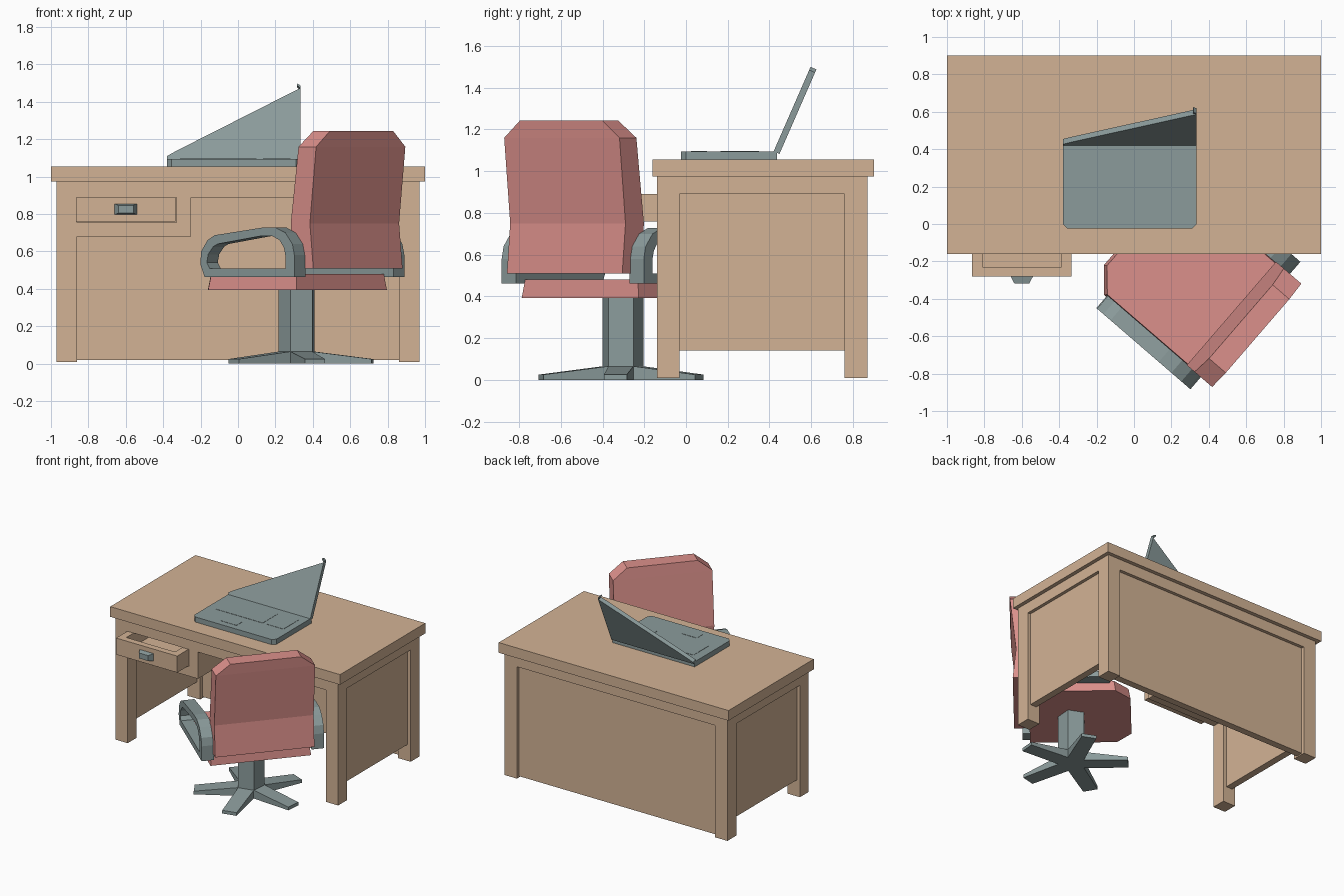
import bpy, bmesh
from math import cos, sin, radians
from mathutils import Matrix

if "Cube" in bpy.data.objects:
    bpy.data.objects.remove(bpy.data.objects["Cube"])


def material(name, rgb):
    m = bpy.data.materials.new(name)
    m.diffuse_color = (*rgb, 1)
    m.use_nodes = True
    m.node_tree.nodes["Principled BSDF"].inputs["Base Color"].default_value = m.diffuse_color
    return m


WOOD = material("wood", (0.65, 0.45, 0.30))
RED = material("upholstery", (0.71, 0.28, 0.26))
GREY = material("grey", (0.26, 0.33, 0.33))


def make(name, verts, faces, mat, matrix=None):
    me = bpy.data.meshes.new(name)
    me.from_pydata(verts, [], faces)
    bm = bmesh.new()
    bm.from_mesh(me)
    bmesh.ops.recalc_face_normals(bm, faces=bm.faces)
    bm.to_mesh(me)
    bm.free()
    me.materials.append(mat)
    ob = bpy.data.objects.new(name, me)
    if matrix:
        ob.matrix_world = matrix
    bpy.context.collection.objects.link(ob)
    return ob


def loft(name, rings, mat, matrix=None, capped=True, closed=False):
    """Skin a list of equal-length rings."""
    n, k = len(rings[0]), len(rings)
    faces = []
    for r in range(k if closed else k - 1):
        a, b = r * n, (r + 1) % k * n
        faces += [(a + i, a + (i + 1) % n, b + (i + 1) % n, b + i) for i in range(n)]
    if capped and not closed:
        faces += [tuple(range(n)), tuple(range((k - 1) * n, k * n))]
    return make(name, [v for ring in rings for v in ring], faces, mat, matrix)


def box(name, x0, x1, y0, y1, z0, z1, mat=WOOD):
    base = [(x0, y0), (x1, y0), (x1, y1), (x0, y1)]
    return loft(name, [[(x, y, z) for x, y in base] for z in (z0, z1)], mat)


# Desk: top, legs, rails and recessed panels
box("desk_top", -1, 1, -0.16, 0.9, 0.975, 1.055)
for s, side in ((-1, "left"), (1, "right")):
    def sidebox(name, a, b, *rest):
        box(side + name, *sorted((s * a, s * b)), *rest)
    sidebox("_front_leg", 0.862, 0.97, -0.14, -0.03, 0.01, 0.975)
    sidebox("_back_leg", 0.862, 0.97, 0.76, 0.87, 0.01, 0.975)
    sidebox("_side_rail", 0.88, 0.97, -0.03, 0.76, 0.89, 0.975)
    sidebox("_side_panel", 0.89, 0.945, -0.03, 0.76, 0.14, 0.89)
box("front_rail", -0.862, 0.862, -0.14, -0.05, 0.89, 0.975)
box("back_rail", -0.862, 0.862, 0.78, 0.87, 0.89, 0.975)
box("back_panel", -0.862, 0.862, 0.79, 0.845, 0.02, 0.89)

# Drawer housing under the left side
box("housing_bottom", -0.865, -0.25, -0.14, 0.79, 0.68, 0.755)
box("housing_wall", -0.33, -0.25, -0.14, 0.79, 0.755, 0.89)

# Open drawer with handle
box("drawer_front", -0.865, -0.333, -0.28, -0.23, 0.76, 0.89)
box("drawer_left", -0.865, -0.81, -0.23, 0.5, 0.76, 0.89)
box("drawer_right", -0.387, -0.333, -0.23, 0.5, 0.76, 0.89)
box("drawer_back", -0.81, -0.387, 0.45, 0.5, 0.76, 0.89)
box("drawer_floor", -0.81, -0.387, -0.23, 0.45, 0.76, 0.785)
loft("drawer_handle",
     [[(-0.66, -0.28, z0), (-0.54, -0.28, z0), (-0.54, -0.28, z1), (-0.66, -0.28, z1)]
      for z0, z1 in ((0.797, 0.855),)] +
     [[(-0.64, -0.317, 0.805), (-0.56, -0.317, 0.805),
       (-0.56, -0.317, 0.847), (-0.64, -0.317, 0.847)]], GREY)

# Chair frame: local x is forward, local y is sideways
CHAIR = Matrix.Translation((0.32, -0.305, 0)) @ Matrix.Rotation(radians(139.2), 4, 'Z')

# Five-sided column and five-star foot
R = 0.103
pent = [(R * cos(radians(36 + 72 * i)), R * sin(radians(36 + 72 * i))) for i in range(5)]
loft("chair_column", [[(x, y, z) for x, y in pent] for z in (0, 0.4)], GREY, CHAIR)
for i in range(5):
    turn = CHAIR @ Matrix.Rotation(radians(72 * i), 4, 'Z')
    loft("chair_foot", [[(x, -w, 0), (x, w, 0), (x, w, z), (x, -w, z)]
                        for x, w, z in ((R * cos(radians(36)), 0.06, 0.065),
                                        (0.4, 0.055, 0.025))], GREY, turn)

# Seat with clipped front corners
seat = [(-0.31, -0.37), (0.314, -0.37), (0.42, -0.25),
        (0.42, 0.25), (0.314, 0.37), (-0.31, 0.37)]
loft("seat", [[(x * k, y * k, z) for x, y in seat]
              for z, k in ((0.393, 1), (0.48, 0.965))], RED, CHAIR)

# Backrest: front depth, rear depth, half width, height
back = [(-0.285, -0.424, 0.365, 0.51), (-0.265, -0.40, 0.365, 0.75),
        (-0.32, -0.444, 0.365, 1.16), (-0.332, -0.45, 0.26, 1.243)]
loft("backrest", [[(f, -w, z), (f, w, z), (r, w, z), (r, -w, z)]
                  for f, r, w, z in back], RED, CHAIR)

# Looped armrests
outer = [(0.27, 0.463), (0.30, 0.53), (0.295, 0.60), (0.25, 0.66), (0.20, 0.687),
         (-0.14, 0.728), (-0.23, 0.728), (-0.30, 0.70), (-0.35, 0.64),
         (-0.364, 0.58), (-0.364, 0.463)]
inner = [(0.235, 0.51), (0.255, 0.54), (0.245, 0.585), (0.21, 0.625), (0.18, 0.64),
         (-0.12, 0.682), (-0.21, 0.682), (-0.26, 0.66), (-0.29, 0.62),
         (-0.30, 0.58), (-0.30, 0.51)]
for s in (-1, 1):
    loft("armrest", [[(ox, s * 0.45, oz), (ox, s * 0.36, oz),
                      (ix, s * 0.36, iz), (ix, s * 0.45, iz)]
                     for (ox, oz), (ix, iz) in zip(outer, inner)],
         GREY, CHAIR, closed=True)

# Laptop base with clipped front corners and thin pads
plan = [(-0.38, 0.435), (-0.38, 0.0), (-0.355, -0.025),
        (0.31, -0.025), (0.335, 0.0), (0.335, 0.435)]
loft("laptop_base", [[(x, y, z) for x, y in plan] for z in (1.055, 1.095)], GREY)
box("keyboard", -0.31, 0.10, 0.165, 0.35, 1.094, 1.097, GREY)
box("number_pad", 0.135, 0.28, 0.165, 0.35, 1.094, 1.097, GREY)
box("touchpad", -0.165, -0.03, 0.025, 0.1, 1.094, 1.097, GREY)


# Triangular tilted screen, and the small corner tip above it
def tilted(pts):
    return [[(x, 0.42 + (z - 1.095) * 0.437 + d, z - d * 0.437) for x, z in pts]
            for d in (0, 0.028)]


loft("laptop_screen", tilted([(-0.38, 1.095), (0.335, 1.095), (0.335, 1.475),
                              (-0.33, 1.138), (-0.38, 1.11)]), GREY)
loft("screen_tip", tilted([(0.315, 1.49), (0.335, 1.472), (0.335, 1.485),
                           (0.318, 1.5)]), GREY)
